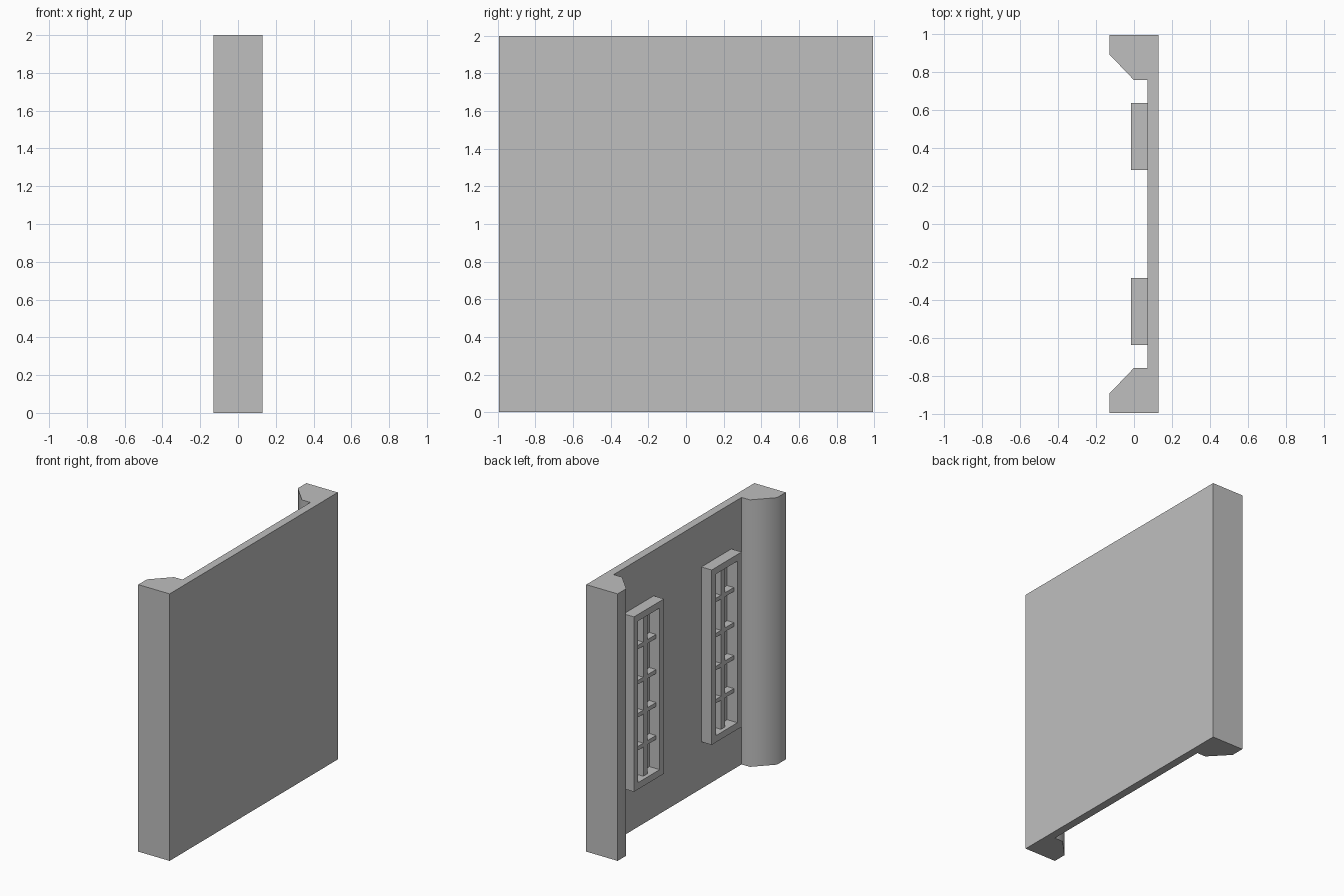
import bpy, bmesh, math

cube = bpy.data.objects.get("Cube")
if cube:
    bpy.data.objects.remove(cube, do_unlink=True)

grey = bpy.data.materials.new("light grey plaster")
grey.use_nodes = True
COLOR = (0.52, 0.52, 0.52, 1)
grey.diffuse_color = COLOR
grey.node_tree.nodes["Principled BSDF"].inputs["Base Color"].default_value = COLOR


def finish(name, bm):
    bmesh.ops.recalc_face_normals(bm, faces=bm.faces)
    mesh = bpy.data.meshes.new(name)
    bm.to_mesh(mesh)
    bm.free()
    mesh.materials.append(grey)
    obj = bpy.data.objects.new(name, mesh)
    bpy.context.collection.objects.link(obj)
    return obj


def extrude_face(bm, points, offset):
    face = bm.faces.new([bm.verts.new(p) for p in points])
    result = bmesh.ops.extrude_face_region(bm, geom=[face], use_keep_orig=True)
    verts = [v for v in result["geom"] if isinstance(v, bmesh.types.BMVert)]
    bmesh.ops.translate(bm, verts=verts, vec=offset)


def box(name, x, y, z):
    bm = bmesh.new()
    corners = [(x[0], y[0], z[0]), (x[0], y[1], z[0]), (x[0], y[1], z[1]), (x[0], y[0], z[1])]
    extrude_face(bm, corners, (x[1] - x[0], 0, 0))
    return finish(name, bm)


# Wall panel with chamfered end pilasters, one floor-plan profile pulled upward
END = 0.995
half = [(0.07, 0.757), (0.0, 0.757), (-0.13, 0.893), (-0.13, END), (0.13, END)]
plan = half + [(x, -y) for x, y in reversed(half)]
bm = bmesh.new()
extrude_face(bm, [(x, y, 0) for x, y in plan], (0, 0, 2))
wall = finish("wall_panel", bm)
bpy.ops.object.select_all(action="DESELECT")
wall.select_set(True)
bpy.context.view_layer.objects.active = wall
bpy.ops.object.shade_smooth_by_angle(angle=math.radians(60))

# Two tall windows: outer frame, then recessed glazing bars
BACK, FRONT, BAR_FRONT = 0.07, -0.015, 0.015
BOTTOM, TOP, RIM = 0.35, 1.66, 0.05
HALF_WIDTH = 0.177


def window(prefix, cy):
    y0, y1 = cy - HALF_WIDTH, cy + HALF_WIDTH
    bm = bmesh.new()

    def ring(x, inset):
        a, b = y0 + inset, y1 - inset
        c, d = BOTTOM + inset, TOP - inset
        return [bm.verts.new((x, y, z)) for y, z in ((a, c), (b, c), (b, d), (a, d))]

    rings = [ring(BACK, 0), ring(FRONT, 0), ring(FRONT, RIM), ring(BACK, RIM)]
    for j in range(4):
        r, s = rings[j], rings[(j + 1) % 4]
        for i in range(4):
            k = (i + 1) % 4
            bm.faces.new((r[i], r[k], s[k], s[i]))
    finish(prefix + "_window_frame", bm)

    box(prefix + "_upright_bar", (BAR_FRONT, BACK), (cy - 0.024, cy + 0.024),
        (BOTTOM + RIM, TOP - RIM))
    for i, z in enumerate((0.633, 0.88, 1.127, 1.39)):
        box(f"{prefix}_cross_bar_{i + 1}", (BAR_FRONT, BACK), (y0 + RIM, y1 - RIM),
            (z - 0.015, z + 0.015))


window("front", -0.46)
window("back", 0.46)
